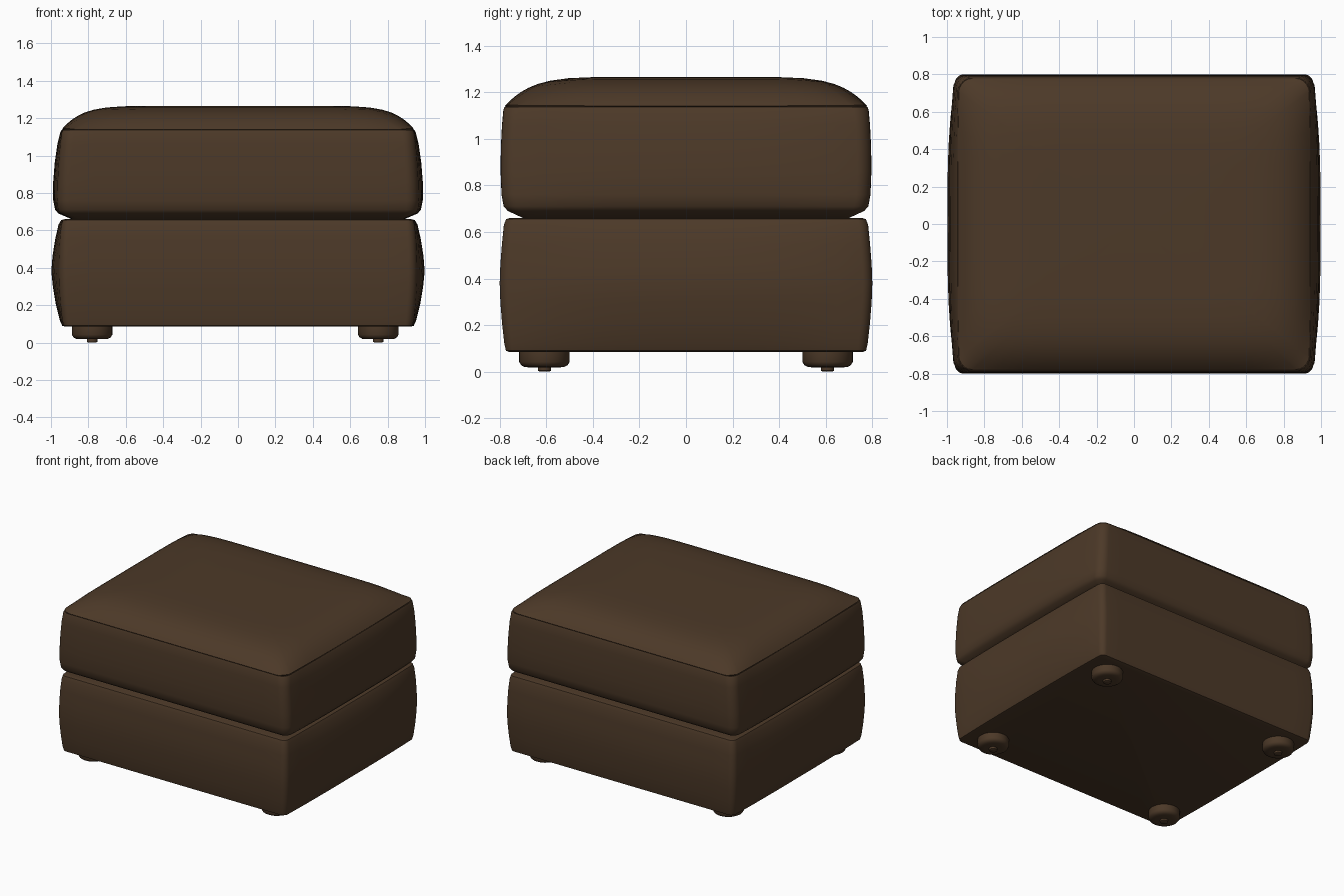
import bpy, bmesh, math

cube = bpy.data.objects.get("Cube")
if cube:
    bpy.data.objects.remove(cube)

leather = bpy.data.materials.new("dark brown leather")
leather.use_nodes = True
brown = (0.073, 0.041, 0.021, 1)
leather.diffuse_color = brown
bsdf = leather.node_tree.nodes["Principled BSDF"]
bsdf.inputs["Base Color"].default_value = brown
bsdf.inputs["Roughness"].default_value = 0.7


def plan(hx, hy, r, bulge):
    """Rounded rectangle whose left and right sides bow outward; hx is the bowed half width."""
    cx, cy = hx - bulge - r, hy - r
    corners = [(cx, cy), (-cx, cy), (-cx, -cy), (cx, -cy)]
    pts = []
    for i, (x, y) in enumerate(corners):
        for k in range(7):
            a = math.radians(90 * i + 15 * k)
            pts.append((x + r * math.cos(a), y + r * math.sin(a)))
        nx, ny = corners[(i + 1) % 4]
        ex, ey = r * math.cos(a), r * math.sin(a)
        for k in range(1, 14):
            t = k / 14
            pts.append((x + (nx - x) * t + ex, y + (ny - y) * t + ey))
    return [(x + bulge * (x / (hx - bulge)) * (1 - abs(y / hy) ** 3), y) for x, y in pts]


def loft(name, rings, angle=35):
    """Skin closed rings of 3D points, with both ends capped."""
    bm = bmesh.new()
    loops = [[bm.verts.new(p) for p in ring] for ring in rings]
    n = len(loops[0])
    for a, b in zip(loops, loops[1:]):
        for i in range(n):
            j = (i + 1) % n
            bm.faces.new((a[i], a[j], b[j], b[i]))
    bm.faces.new(loops[0][::-1])
    bm.faces.new(loops[-1])
    bmesh.ops.recalc_face_normals(bm, faces=bm.faces)
    mesh = bpy.data.meshes.new(name)
    bm.to_mesh(mesh)
    bm.free()
    obj = bpy.data.objects.new(name, mesh)
    bpy.context.collection.objects.link(obj)
    mesh.materials.append(leather)
    bpy.ops.object.select_all(action='DESELECT')
    obj.select_set(True)
    bpy.context.view_layer.objects.active = obj
    bpy.ops.object.shade_smooth_by_angle(angle=math.radians(angle))
    return obj


def stack(profile):
    """Rings from rows of half width, half depth, corner radius, bow, height."""
    return [[(x, y, z) for x, y in plan(hx, hy, r, b)] for hx, hy, r, b, z in profile]


# Base box with gently bowed sides
loft("base", stack([
    (0.92, 0.76, 0.03, 0.01, 0.085),
    (0.94, 0.773, 0.035, 0.01, 0.09),
    (0.953, 0.78, 0.04, 0.015, 0.12),
    (0.975, 0.79, 0.04, 0.03, 0.21),
    (0.99, 0.797, 0.04, 0.04, 0.30),
    (0.998, 0.80, 0.04, 0.047, 0.38),
    (0.992, 0.797, 0.04, 0.042, 0.46),
    (0.978, 0.79, 0.04, 0.03, 0.55),
    (0.96, 0.782, 0.04, 0.018, 0.63),
    (0.945, 0.772, 0.035, 0.01, 0.655),
    (0.925, 0.755, 0.03, 0.01, 0.66)]))

# Cushion sides, from the undercut up to the seam groove
rings = stack([
    (0.89, 0.70, 0.04, 0.01, 0.66),
    (0.96, 0.765, 0.05, 0.015, 0.69),
    (0.978, 0.783, 0.06, 0.02, 0.71),
    (0.988, 0.792, 0.06, 0.027, 0.76),
    (0.988, 0.796, 0.06, 0.03, 0.86),
    (0.98, 0.795, 0.06, 0.027, 0.96),
    (0.966, 0.79, 0.06, 0.02, 1.06),
    (0.95, 0.784, 0.065, 0.01, 1.125),
    (0.943, 0.779, 0.065, 0.008, 1.137),
    (0.935, 0.771, 0.065, 0.008, 1.134)])

# Crowned pillow top
HX, HY = 0.942, 0.778
seam = plan(HX, HY, 0.07, 0.008)
for s in (1, 0.985, 0.965, 0.94, 0.91, 0.87, 0.82, 0.75, 0.65, 0.5, 0.25, 0.03):
    ring = []
    for x, y in seam:
        x, y = x * s, y * s
        crown = (1 - abs(x / HX) ** 9) * (1 - abs(y / HY) ** 7)
        ring.append((x, y, 1.14 + 0.126 * crown))
    rings.append(ring)
loft("cushion", rings)


# Turned feet with small glides
def turned(name, x, y, profile):
    loft(name, [[(x + r * math.cos(k * math.tau / 32), y + r * math.sin(k * math.tau / 32), z)
                 for k in range(32)] for r, z in profile])


foot = [(0.06, 0.018), (0.085, 0.02), (0.1, 0.028), (0.108, 0.042), (0.108, 0.088)]
glide = [(0.02, 0), (0.028, 0.004), (0.028, 0.025)]
for side, x in (("right", -0.78), ("left", 0.75)):
    for end, y in (("front", -0.608), ("back", 0.608)):
        turned(f"{end}_{side}_foot", x, y, foot)
        turned(f"{end}_{side}_glide", x, y, glide)
